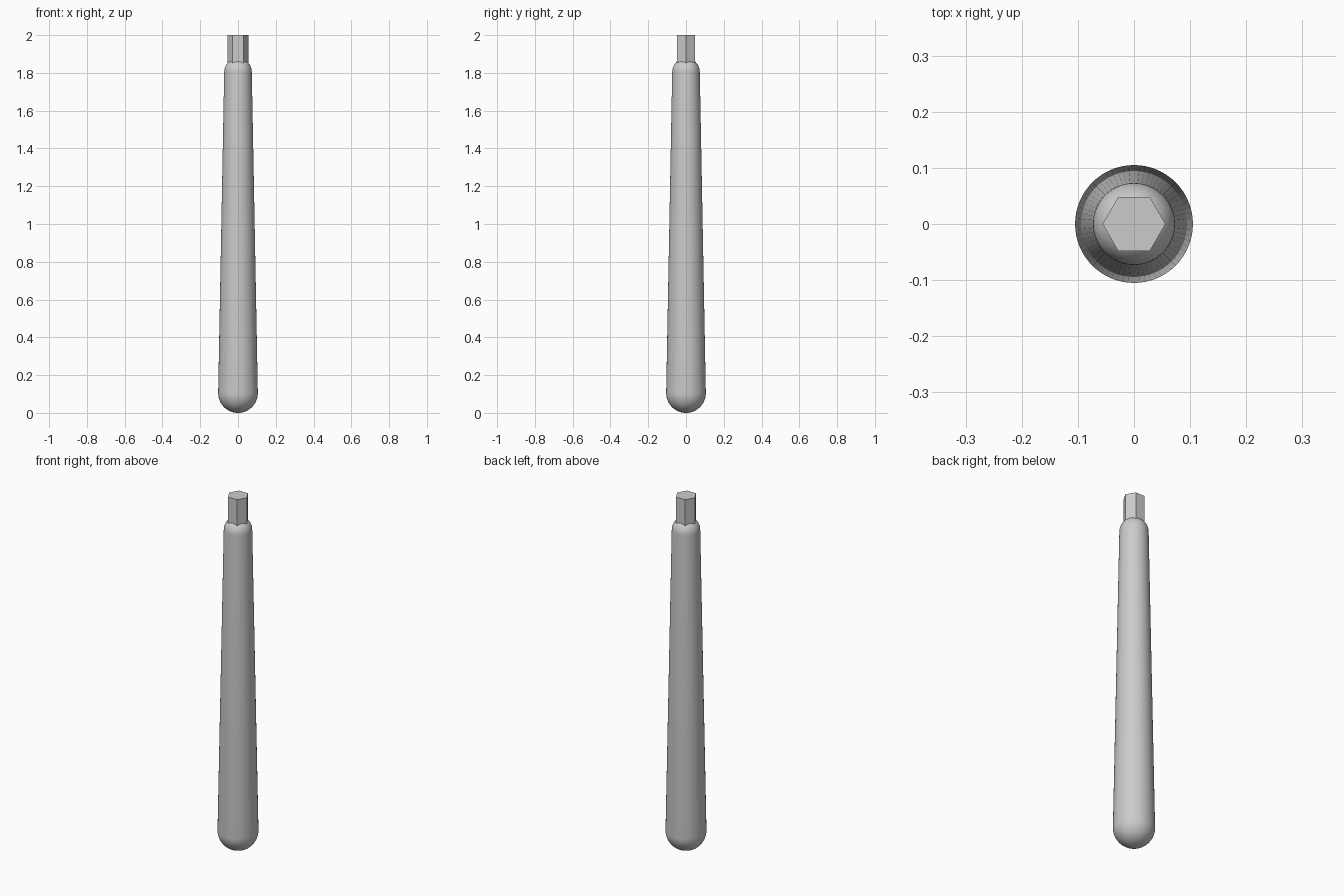
import bpy, bmesh, math

if "Cube" in bpy.data.objects:
    bpy.data.objects.remove(bpy.data.objects["Cube"])

grey = bpy.data.materials.new("light_grey")
grey.diffuse_color = (0.6, 0.6, 0.6, 1)
grey.use_nodes = True
grey.node_tree.nodes["Principled BSDF"].inputs["Base Color"].default_value = grey.diffuse_color


def lathe(name, profile, sides):
    """Revolve (radius, z) points around z; zero radius closes to a tip."""
    bm = bmesh.new()
    verts = [bm.verts.new((r, 0, z)) for r, z in profile]
    edges = [bm.edges.new(pair) for pair in zip(verts, verts[1:])]
    bmesh.ops.spin(bm, geom=verts + edges, cent=(0, 0, 0), axis=(0, 0, 1),
                   angle=math.tau, steps=sides, use_merge=False)
    bmesh.ops.remove_doubles(bm, verts=bm.verts, dist=1e-5)
    bmesh.ops.recalc_face_normals(bm, faces=bm.faces)
    mesh = bpy.data.meshes.new(name)
    bm.to_mesh(mesh)
    bm.free()
    mesh.materials.append(grey)
    obj = bpy.data.objects.new(name, mesh)
    bpy.context.collection.objects.link(obj)
    return obj


def arc(radius, centre, start, end, steps=14):
    """Quarter-circle profile points."""
    points = []
    for i in range(steps + 1):
        a = math.radians(start + (end - start) * i / steps)
        r = radius * math.cos(a)
        points.append((0 if r < 1e-6 else r, centre + radius * math.sin(a)))
    return points


# Tapered shaft with round bottom and domed shoulder
shaft = lathe("tapered_shaft",
              arc(0.105, 0.105, -90, 0) + arc(0.073, 1.805, 0, 90), 64)
bpy.context.view_layer.objects.active = shaft
shaft.select_set(True)
bpy.ops.object.shade_smooth_by_angle(angle=math.radians(30))

# Hexagonal peg on top
lathe("hex_peg", [(0, 1.84), (0.056, 1.84), (0.056, 2.0), (0, 2.0)], 6)
